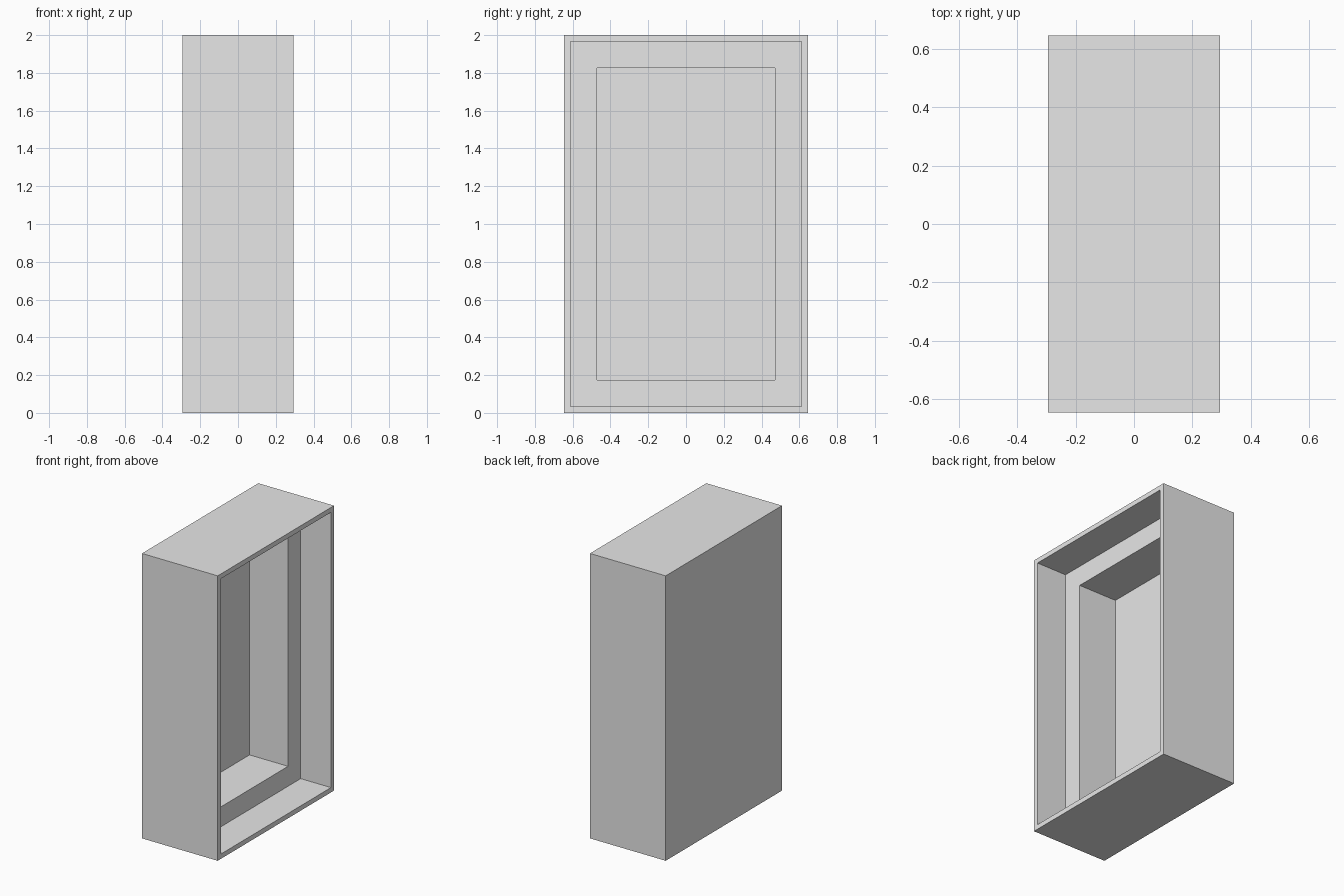
import bpy
import bmesh
from mathutils import Vector

cube = bpy.data.objects.get("Cube")
if cube:
    bpy.data.objects.remove(cube, do_unlink=True)

WIDTH, DEPTH, HEIGHT = 0.588, 1.29, 2.0

# Plain light grey for the whole case
grey = bpy.data.materials.new("light_grey")
grey.use_nodes = True
grey.diffuse_color = (0.8, 0.8, 0.8, 1)
grey.node_tree.nodes["Principled BSDF"].inputs["Base Color"].default_value = (0.8, 0.8, 0.8, 1)


def recess(bm, face, margin, depth):
    """Inset a face by the margin, then sink it inwards along x."""
    bmesh.ops.inset_region(bm, faces=[face], thickness=margin, use_even_offset=True)
    sunk = bmesh.ops.extrude_discrete_faces(bm, faces=[face])["faces"][0]
    bmesh.ops.translate(bm, verts=sunk.verts, vec=(-depth, 0, 0))
    return sunk


# Upright case body
bm = bmesh.new()
bmesh.ops.create_cube(bm, size=1)
bmesh.ops.scale(bm, vec=(WIDTH, DEPTH, HEIGHT), verts=bm.verts)
bmesh.ops.translate(bm, vec=(0, 0, HEIGHT / 2), verts=bm.verts)
bm.normal_update()

# Stepped opening on the +x side: a wide rebate, then a deeper inner cavity
opening = max(bm.faces, key=lambda f: f.normal.dot(Vector((1, 0, 0))))
shelf = recess(bm, opening, 0.034, 0.235)
bm.normal_update()
recess(bm, shelf, 0.14, 0.299)
bmesh.ops.recalc_face_normals(bm, faces=bm.faces)

mesh = bpy.data.meshes.new("recessed_case")
bm.to_mesh(mesh)
bm.free()
mesh.materials.append(grey)
case = bpy.data.objects.new("recessed_case", mesh)
bpy.context.collection.objects.link(case)
